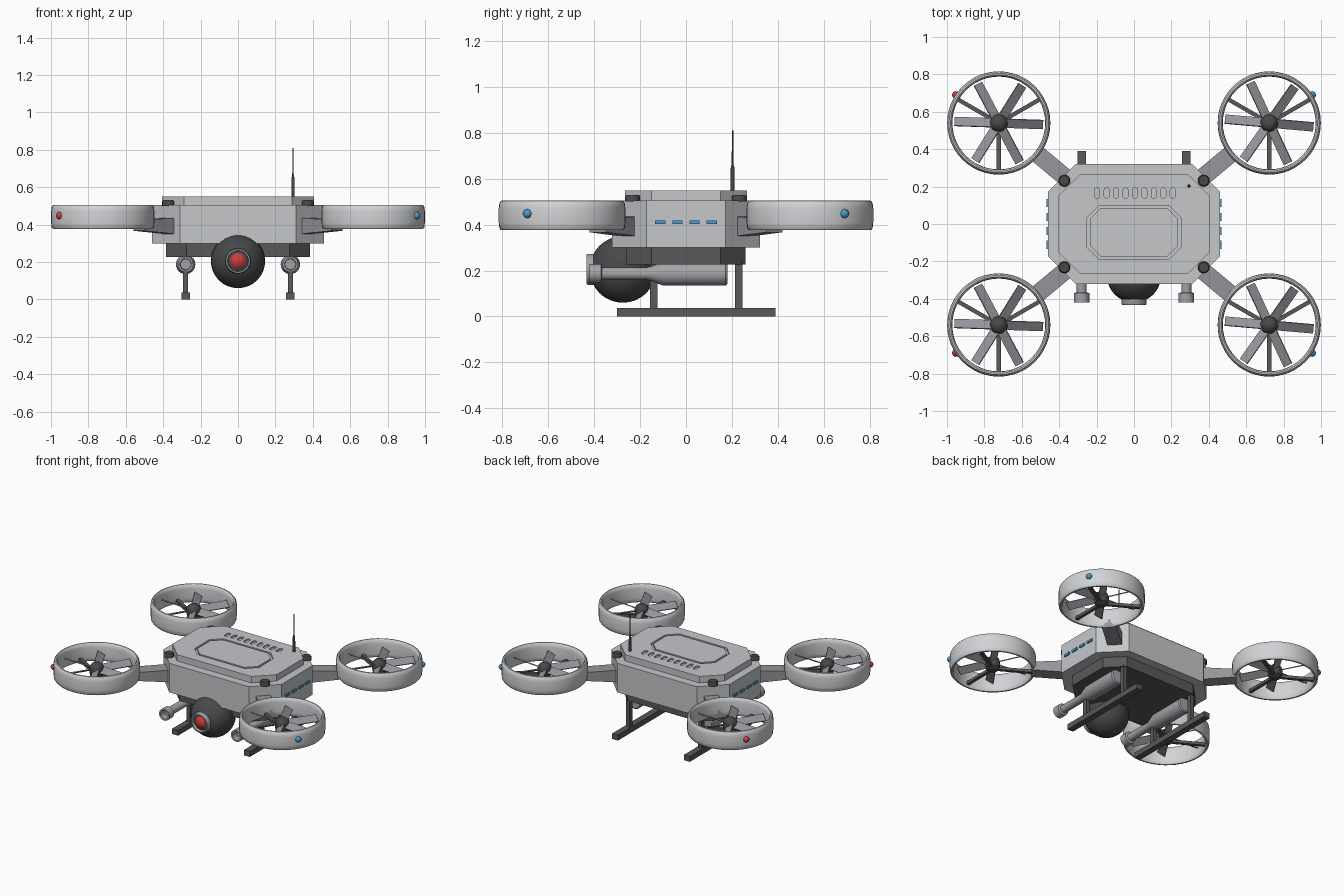
import bpy, bmesh, math
from mathutils import Matrix, Vector

if "Cube" in bpy.data.objects:
    bpy.data.objects.remove(bpy.data.objects["Cube"])


def mat(name, r, g, b):
    m = bpy.data.materials.new(name)
    m.diffuse_color = (r, g, b, 1)
    m.use_nodes = True
    m.node_tree.nodes["Principled BSDF"].inputs["Base Color"].default_value = m.diffuse_color
    return m


SHELL = mat("light grey shell", .56, .57, .59)
DUCT = mat("pale grey duct", .64, .65, .67)
METAL = mat("mid grey metal", .30, .30, .33)
POD = mat("pod grey", .36, .37, .39)
DARK = mat("dark grey", .10, .10, .10)
BLACK = mat("charcoal", .065, .065, .068)
RED = mat("red", .65, .045, .045)
BLUE = mat("blue", .07, .32, .58)


def finish(name, bm, material, smooth=False):
    bmesh.ops.recalc_face_normals(bm, faces=bm.faces)
    me = bpy.data.meshes.new(name)
    bm.to_mesh(me)
    bm.free()
    me.materials.append(material)
    ob = bpy.data.objects.new(name, me)
    bpy.context.collection.objects.link(ob)
    if smooth:
        bpy.ops.object.select_all(action='DESELECT')
        ob.select_set(True)
        bpy.context.view_layer.objects.active = ob
        bpy.ops.object.shade_smooth_by_angle(angle=math.radians(40))
    return ob


def box(name, center, size, material, rot=None):
    bm = bmesh.new()
    m = Matrix.Translation(center) @ (rot or Matrix()) @ Matrix.Diagonal((*size, 1))
    bmesh.ops.create_cube(bm, size=1, matrix=m)
    return finish(name, bm, material)


def prism(name, outline, z0, z1, material):
    bm = bmesh.new()
    f = bm.faces.new([bm.verts.new((x, y, z0)) for x, y in outline])
    r = bmesh.ops.extrude_face_region(bm, geom=[f])
    bmesh.ops.translate(bm, vec=(0, 0, z1 - z0),
                        verts=[v for v in r['geom'] if isinstance(v, bmesh.types.BMVert)])
    return finish(name, bm, material)


def octagon(hx, hy, c, cy=0):
    return [(x, y + cy) for x, y in (
        (hx, c - hy), (hx, hy - c), (hx - c, hy), (c - hx, hy),
        (-hx, hy - c), (-hx, c - hy), (c - hx, -hy), (hx - c, -hy))]


def lathe(name, profile, origin, material, closed=False, along_y=False, n=32):
    """Revolve (radius, height) points about z, or about y when along_y."""
    bm = bmesh.new()
    turn = Matrix.Rotation(math.radians(-90), 4, 'X') if along_y else Matrix()
    m = Matrix.Translation(origin) @ turn
    rings = []
    for r, h in profile:
        k = n if r > 0 else 1
        rings.append([bm.verts.new(m @ Vector((r * math.cos(2 * math.pi * i / n),
                                               r * math.sin(2 * math.pi * i / n), h)))
                      for i in range(k)])
    pairs = list(zip(rings, rings[1:])) + ([(rings[-1], rings[0])] if closed else [])
    for a, b in pairs:
        for i in range(n):
            j = (i + 1) % n
            vs = [a[i % len(a)], a[j % len(a)], b[j % len(b)], b[i % len(b)]]
            bm.faces.new(list(dict.fromkeys(vs)))
    return finish(name, bm, material, True)


def ball(name, center, radius, material, seg=32):
    bm = bmesh.new()
    bmesh.ops.create_uvsphere(bm, u_segments=seg, v_segments=seg // 2, radius=radius,
                              matrix=Matrix.Translation(center))
    return finish(name, bm, material, True)


def cut(target, cutter):
    md = target.modifiers.new("cut", 'BOOLEAN')
    md.operation, md.object, md.solver = 'DIFFERENCE', cutter, 'EXACT'
    cutter.hide_render = True
    cutter.hide_set(True)


# Hull, lid and belly plate
prism("hull", octagon(.46, .322, .15), .30, .505, SHELL)
lid = prism("lid", octagon(.405, .265, .115), .50, .55, SHELL)
prism("belly", octagon(.385, .26, .11), .227, .302, DARK)

# Grooved hatch outline: cut a pocket, then put the hatch panel back inside it
cut(lid, prism("hatch_cutter", octagon(.25, .145, .065, -.045), .535, .57, SHELL))
prism("hatch", octagon(.236, .131, .06, -.045), .53, .55, SHELL)

# Row of oval vents in the lid
for i in range(9):
    cx = -.197 + i * .0505
    slot = []
    for k in range(12):
        a = math.pi * k / 11 if k < 6 else math.pi * (k - 1) / 10
        a = math.pi * (k % 6) / 5 + (math.pi if k >= 6 else 0)
        slot.append((cx + .0135 * math.cos(a),
                     .165 + (.015 if k < 6 else -.015) + .0135 * math.sin(a)))
    cut(lid, prism("vent_cutter", slot, .54, .57, SHELL))

# Antenna
lathe("antenna", [(0, 0), (.009, 0), (.008, .1), (.004, .12), (.003, .262), (0, .262)],
      (.294, .203, .548), BLACK, n=12)

# Camera ball, lens ring and lens
ball("camera_ball", (0, -.275, .205), .145, BLACK)
lathe("lens_ring", [(.05, 0), (.068, 0), (.068, -.05), (.064, -.058), (.056, -.058), (.054, -.03)],
      (0, -.375, .205), POD, closed=True, along_y=True)
ball("lens", (0, -.375, .205), .056, RED)

for s in (-1, 1):
    # Side marker lights
    for i in range(4):
        box("side_light", (s * .463, -.112 + i * .0747, .41), (.012, .045, .016), BLUE)

    # Pod with hollow muzzle
    lathe("pod", [(0, .18), (.045, .18), (.052, .172), (.052, -.1), (.027, -.17),
                  (.027, -.365), (.041, -.37), (.041, -.42), (.03, -.42), (.028, -.375), (0, -.375)],
          (s * .28, 0, .187), POD, along_y=True, n=24)

    # Landing skid and legs
    box("skid", (s * .28, .045, .019), (.045, .69, .038), DARK)
    for y in (-.14, .23):
        box("skid_leg", (s * .28, y, .135), (.027, .032, .21), DARK)

    for t in (-1, 1):
        # Corner bolt
        lathe("corner_bolt", [(0, .50), (.032, .50), (.032, .522), (.026, .53), (0, .53)],
              (s * .373, t * .232, 0), BLACK, n=16)

        # Tapered arm
        bm = bmesh.new()
        d = Vector((.77, .64, 0)).normalized()
        w = Vector((-d.y, d.x, 0)) * .047
        ends = []
        for p, z0, z1 in (((.325, .215), .345, .438), ((.53, .385), .367, .425)):
            c = Vector((*p, 0))
            pts = [c + w + Vector((0, 0, z0)), c - w + Vector((0, 0, z0)),
                   c - w + Vector((0, 0, z1)), c + w + Vector((0, 0, z1))]
            ends.append([bm.verts.new((s * v.x, t * v.y, v.z)) for v in pts])
        for e in ends:
            bm.faces.new(e)
        for k in range(4):
            bm.faces.new((ends[0][k], ends[0][(k + 1) % 4], ends[1][(k + 1) % 4], ends[1][k]))
        finish("arm", bm, METAL)

        # Rotor duct: rounded ring section
        rx, ry = s * .723, t * .54
        lathe("duct", [(.256, .376), (.266, .376), (.273, .384), (.276, .41), (.276, .472),
                       (.273, .494), (.266, .504), (.258, .505), (.251, .498), (.248, .475),
                       (.248, .405), (.250, .384)],
              (rx, ry, 0), DUCT, closed=True, n=48)

        # Hub with domed cap
        lathe("hub", [(0, .385), (.03, .387), (.044, .40), (.047, .425), (.047, .445),
                      (.04, .465), (.024, .479), (0, .484)], (rx, ry, 0), BLACK, n=24)

        # Three support struts and six pitched blades
        for k in range(3):
            a = math.radians(30 + 120 * k)
            box("strut", (rx + .145 * math.cos(a), ry + .145 * math.sin(a), .40),
                (.22, .022, .02), DARK, Matrix.Rotation(a, 4, 'Z'))
        for k in range(6):
            a = math.radians((-2 if s < 0 else -5) + 60 * k)
            box("blade", (rx + .135 * math.cos(a), ry + .135 * math.sin(a), .44),
                (.205, .055, .007), METAL,
                Matrix.Rotation(a, 4, 'Z') @ Matrix.Rotation(math.radians(32), 4, 'X'))

        # Navigation light
        ball("nav_light", (s * .953, t * .69, .448), .02, RED if s < 0 else BLUE, 16)
